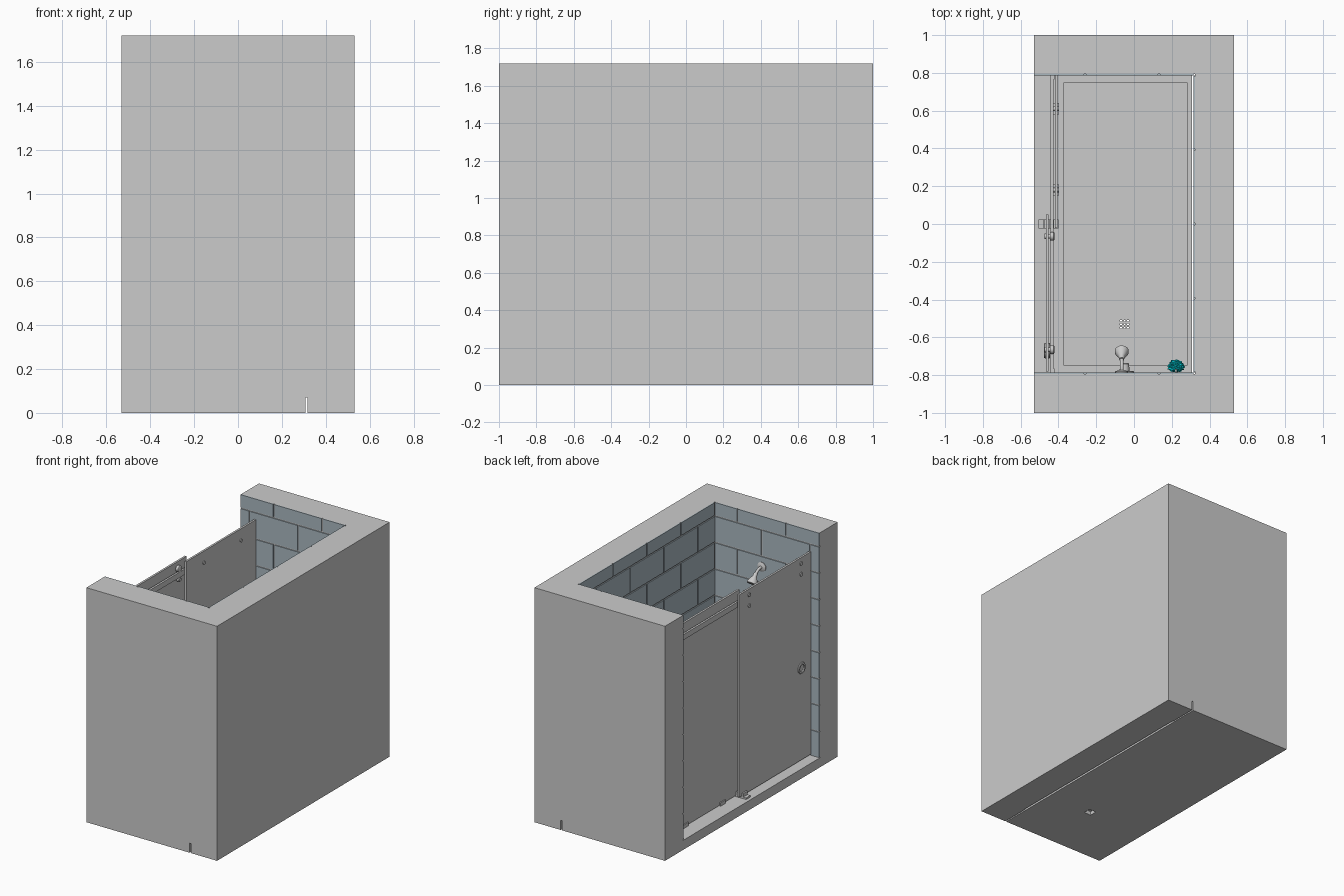
import bpy, bmesh, math, random
from mathutils import Vector, Matrix, noise

if "Cube" in bpy.data.objects:
    bpy.data.objects.remove(bpy.data.objects["Cube"])

random.seed(4)


def material(name, rgb):
    m = bpy.data.materials.new(name)
    m.diffuse_color = (*rgb, 1)
    m.use_nodes = True
    m.node_tree.nodes["Principled BSDF"].inputs["Base Color"].default_value = m.diffuse_color
    return m


WALL = material("plaster", (0.80, 0.83, 0.83))
TILE = material("tile_glaze", (0.40, 0.48, 0.53))
CYAN = material("cyan_mesh", (0.0, 0.62, 0.68))


def finish(bm, name, mat=None, smooth=False):
    bmesh.ops.recalc_face_normals(bm, faces=bm.faces)
    me = bpy.data.meshes.new(name)
    bm.to_mesh(me)
    bm.free()
    ob = bpy.data.objects.new(name, me)
    bpy.context.collection.objects.link(ob)
    if mat:
        me.materials.append(mat)
    if smooth:
        bpy.ops.object.select_all(action='DESELECT')
        ob.select_set(True)
        bpy.context.view_layer.objects.active = ob
        bpy.ops.object.shade_smooth_by_angle(angle=math.radians(35))
    return ob


def add_box(bm, x, y, z):
    m = Matrix.Translation([(a + b) / 2 for a, b in (x, y, z)])
    m = m @ Matrix.Diagonal([b - a for a, b in (x, y, z)] + [1])
    bmesh.ops.create_cube(bm, size=1, matrix=m)


def box(name, x, y, z, mat=None):
    bm = bmesh.new()
    add_box(bm, x, y, z)
    return finish(bm, name, mat)


def lathe(name, profile, origin, axis, n=32):
    """Spin (radius, distance) points about an axis through origin."""
    bm = bmesh.new()
    vs = [bm.verts.new((r, 0, h)) for r, h in profile]
    es = [bm.edges.new(p) for p in zip(vs, vs[1:])]
    bmesh.ops.spin(bm, geom=vs + es, cent=(0, 0, 0), axis=(0, 0, 1),
                   angle=2 * math.pi, steps=n)
    bmesh.ops.remove_doubles(bm, verts=bm.verts, dist=1e-5)
    bm.transform(Matrix.Translation(origin) @ Vector(axis).to_track_quat('Z', 'Y').to_matrix().to_4x4())
    return finish(bm, name, smooth=True)


def rod(name, r, a, b, n=24):
    a, b = Vector(a), Vector(b)
    length = (b - a).length
    return lathe(name, [(0, 0), (r, 0), (r, length), (0, length)], a, b - a, n)


def cut(target, cutter):
    mod = target.modifiers.new("cut", 'BOOLEAN')
    mod.operation, mod.object, mod.solver = 'DIFFERENCE', cutter, 'EXACT'
    bpy.context.view_layer.objects.active = target
    bpy.ops.object.modifier_apply(modifier=mod.name)
    bpy.data.objects.remove(cutter)


def tube(name, pts, r, mat=None):
    cu = bpy.data.curves.new(name, 'CURVE')
    cu.dimensions, cu.bevel_depth, cu.bevel_resolution = '3D', r, 4
    cu.use_fill_caps = True
    sp = cu.splines.new('BEZIER')
    sp.bezier_points.add(len(pts) - 1)
    for bp, p in zip(sp.bezier_points, pts):
        bp.co = p
        bp.handle_left_type = bp.handle_right_type = 'AUTO'
    ob = bpy.data.objects.new(name, cu)
    bpy.context.collection.objects.link(ob)
    if mat:
        cu.materials.append(mat)


# U-shaped surrounding wall, notched at the bottom for the tray
CURB, TOP = 0.07, 1.72
wall = box("surround_wall", (-0.53, 0.53), (-1, 1), (0, TOP), WALL)
cut(wall, box("cutter", (-0.7, 0.322), (-0.793, 0.793), (-0.1, 2)))
cut(wall, box("cutter", (-0.7, 0.317), (-1.1, 1.1), (-0.1, CURB)))

# Shower tray with sunken floor and square drain opening
DX, DY = -0.05, -0.53
tray = box("shower_tray", (-0.53, 0.307), (-1, 1), (0, CURB))
cut(tray, box("cutter", (-0.37, 0.28), (-0.75, 0.75), (0.03, 0.2)))
cut(tray, box("cutter", (DX - 0.028, DX + 0.028), (DY - 0.028, DY + 0.028), (-0.1, 0.1)))

# Drain grate
bm = bmesh.new()
for k in (-0.028, -0.009, 0.009, 0.028):
    w = 0.005
    add_box(bm, (DX + k - w, DX + k + w), (DY - 0.033, DY + 0.033), (0.027, 0.033))
    add_box(bm, (DX - 0.033, DX + 0.033), (DY + k - w, DY + k + w), (0.027, 0.0335))
finish(bm, "drain_grate")


# Wall tiles in running bond
def tiles(name, lo, hi, joint, place):
    bm = bmesh.new()
    W, H, G = 0.393, 0.194, 0.005
    for row in range(9):
        z0, z1 = CURB + row * H + G, min(CURB + (row + 1) * H - G, TOP)
        u = joint - 4 * W + (W / 2 if row % 2 else 0)
        while u < hi:
            a, b = max(u + G, lo), min(u + W - G, hi)
            if b - a > 0.01:
                add_box(bm, *place(a, b), (z0, z1))
            u += W
    finish(bm, name, TILE)


tiles("back_tiles", -0.785, 0.785, 0.0, lambda a, b: ((0.315, 0.3225), (a, b)))
tiles("left_end_tiles", -0.53, 0.315, -0.26, lambda a, b: ((a, b), (-0.7935, -0.786)))
tiles("right_end_tiles", -0.53, 0.315, -0.26, lambda a, b: ((a, b), (0.786, 0.7935)))

# Glass panels
HY, HZ = -0.67, 0.76
door = box("sliding_door", (-0.467, -0.452), (-0.78, 0.05), (0.085, 1.57))
cut(door, rod("cutter", 0.031, (-0.6, HY, HZ), (-0.3, HY, HZ)))
box("fixed_panel", (-0.419, -0.404), (-0.02, 0.785), (0.075, 1.57))

# Round finger-pull ring through the door
lathe("door_pull_ring", [(0.026, 0), (0.038, 0), (0.041, 0.004), (0.041, 0.028),
                         (0.038, 0.032), (0.026, 0.032), (0.026, 0)],
      (-0.4755, HY, HZ), (1, 0, 0))

# Sliding rail with bolts and wall brackets
box("slide_rail", (-0.441, -0.426), (-0.785, 0.785), (1.465, 1.505))
for i, y in enumerate((0.18, 0.61)):
    rod(f"rail_standoff_{i}", 0.012, (-0.428, y, 1.485), (-0.418, y, 1.485))
    rod(f"rail_bolt_{i}", 0.012, (-0.405, y, 1.485), (-0.397, y, 1.485))
    # Clips holding the fixed panel to the curb
    for s, x in (("outer", -0.427), ("inner", -0.404)):
        box(f"panel_clip_{s}_{i}", (x, x + 0.008), (y - 0.03, y + 0.03), (CURB, 0.095))
for i, y in enumerate((-0.785, 0.765)):
    box(f"rail_bracket_{i}", (-0.446, -0.421), (y, y + 0.02), (1.46, 1.51))

# Door rollers above and below the rail
for i, y in enumerate((-0.065, -0.665)):
    for s, z, r in (("upper", 1.528, 0.023), ("lower", 1.449, 0.016)):
        lathe(f"{s}_roller_{i}", [(0, 0), (r * 0.5, 0), (r * 0.5, 0.012), (r, 0.012),
                                  (r, 0.032), (r * 0.8, 0.035), (0, 0.035)],
              (-0.457, y, z), (1, 0, 0))
        rod(f"{s}_roller_cap_{i}", 0.014, (-0.473, y, z), (-0.466, y, z))

# Floor guide for the door bottom
bm = bmesh.new()
add_box(bm, (-0.505, -0.4), (-0.025, 0.025), (CURB, 0.082))
for x in (-0.482, -0.449, -0.434):
    add_box(bm, (x, x + 0.011), (-0.025, 0.025), (0.08, 0.108))
finish(bm, "door_floor_guide")

# Shower arm and head
SX = -0.065
lathe("arm_flange", [(0, 0), (0.034, 0), (0.034, 0.005), (0.018, 0.014), (0, 0.014)],
      (SX, -0.787, 1.35), (0, 1, 0))
tube("shower_arm", [(SX, -0.785, 1.35), (SX, -0.745, 1.345), (SX, -0.70, 1.31)], 0.010)
lathe("shower_head", [(0, -0.012), (0.013, -0.012), (0.015, 0.012), (0.020, 0.02),
                      (0.036, 0.05), (0.037, 0.062), (0.033, 0.066), (0, 0.064)],
      (SX, -0.71, 1.32), (0, 0.6, -0.8))

# Mixer valve with lever
VZ = 0.72
lathe("valve_plate", [(0, 0), (0.05, 0), (0.05, 0.005), (0.044, 0.01), (0, 0.01)],
      (-0.05, -0.787, VZ), (0, 1, 0))
lathe("valve_knob", [(0, 0), (0.026, 0), (0.024, 0.038), (0.020, 0.043), (0, 0.043)],
      (-0.05, -0.778, VZ), (0, 1, 0))
rod("valve_lever", 0.007, (-0.05, -0.748, VZ), (-0.05, -0.743, VZ - 0.07))

# Crumpled bath puff hanging from a hook
PUFF = Vector((0.222, -0.753, 0.65))
bm = bmesh.new()
bmesh.ops.create_icosphere(bm, subdivisions=4, radius=1)
for v in bm.verts:
    d = v.co.normalized()
    k = 0.036 + 0.011 * noise.noise(d * 3.5) + 0.006 * noise.noise(d * 9) + random.uniform(-0.0015, 0.0015)
    v.co = PUFF + Vector((d.x * k * 1.15, d.y * k * 0.85, d.z * k * 1.2))
finish(bm, "bath_puff", CYAN)
tube("puff_cord", [(0.222, -0.76, 0.68), (0.217, -0.774, 0.73), (0.222, -0.776, 0.775),
                   (0.227, -0.774, 0.73), (0.222, -0.76, 0.68)], 0.002, CYAN)
rod("puff_hook", 0.006, (0.222, -0.787, 0.77), (0.222, -0.768, 0.773), 16)
